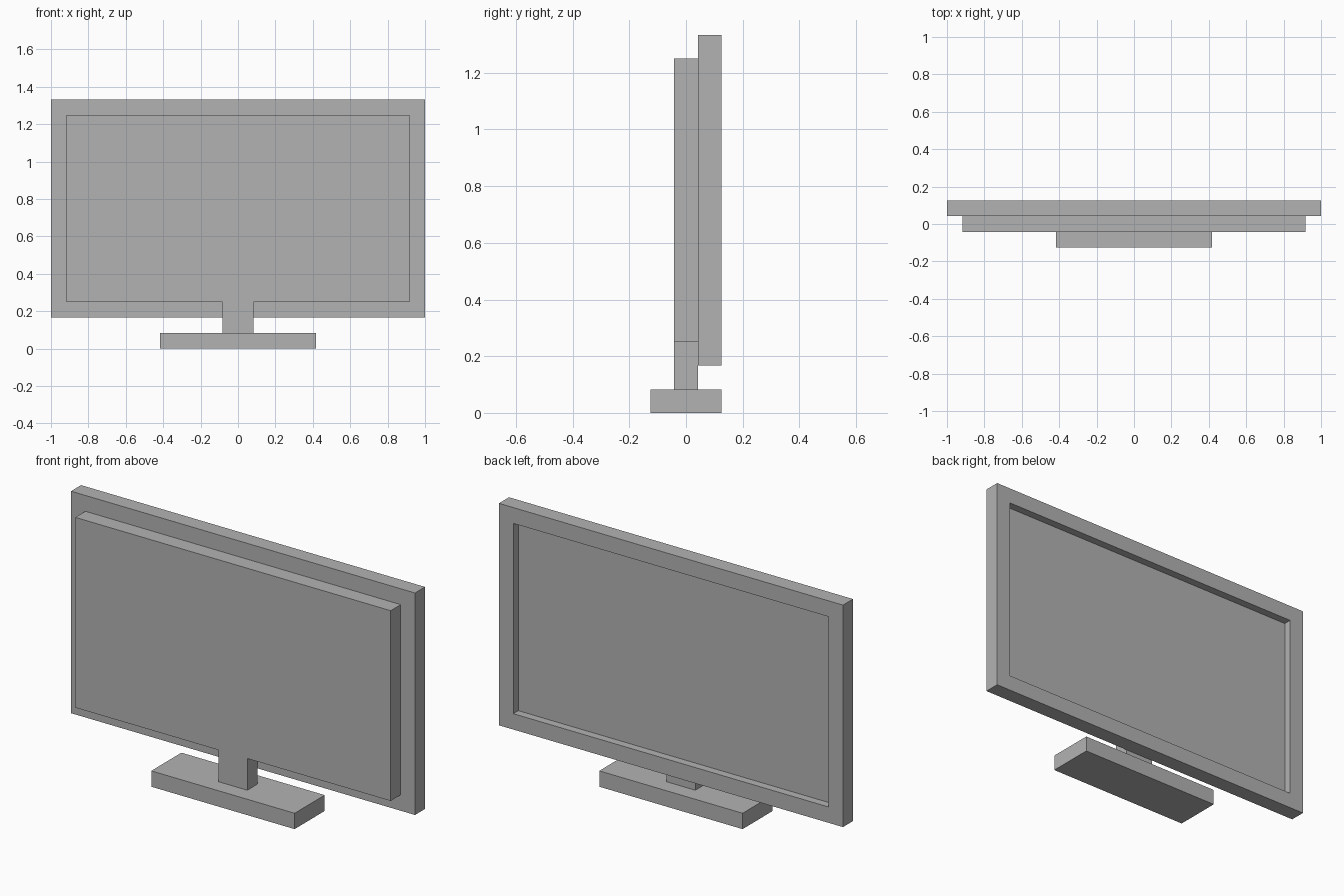
import bpy, bmesh

if "Cube" in bpy.data.objects:
    bpy.data.objects.remove(bpy.data.objects["Cube"])

U = 1 / 12  # all dimensions fall on a grid of this size

grey = bpy.data.materials.new("grey_plastic")
grey.diffuse_color = (0.45, 0.45, 0.45, 1)
grey.use_nodes = True
grey.node_tree.nodes["Principled BSDF"].inputs["Base Color"].default_value = grey.diffuse_color


def prism(name, profile, y0, y1):
    """Extrude an (x, z) outline from y0 to y1; returns the object."""
    bm = bmesh.new()
    face = bm.faces.new([bm.verts.new((x * U, y0 * U, z * U)) for x, z in profile])
    ext = bmesh.ops.extrude_face_region(bm, geom=[face])
    verts = [g for g in ext["geom"] if isinstance(g, bmesh.types.BMVert)]
    bmesh.ops.translate(bm, verts=verts, vec=(0, (y1 - y0) * U, 0))
    bmesh.ops.recalc_face_normals(bm, faces=bm.faces)
    mesh = bpy.data.meshes.new(name)
    bm.to_mesh(mesh)
    bm.free()
    mesh.materials.append(grey)
    obj = bpy.data.objects.new(name, mesh)
    bpy.context.collection.objects.link(obj)
    return obj


def rect(half_width, z0, z1):
    return [(-half_width, z0), (half_width, z0), (half_width, z1), (-half_width, z1)]


# Foot slab
prism("base", rect(5, 0, 1), -1.5, 1.5)

# Housing and neck share one flat front
right_half = [(1, 1), (1, 3), (11, 3), (11, 15)]
outline = right_half + [(-x, z) for x, z in reversed(right_half)]
prism("housing_and_neck", outline, -0.5, 0.5)

# Display slab with the screen sunk into its rear face
display = prism("display", rect(12, 2, 16), 0.5, 1.5)
bm = bmesh.new()
bm.from_mesh(display.data)
bm.faces.ensure_lookup_table()
rear = max(bm.faces, key=lambda f: f.calc_center_median().y)
bmesh.ops.inset_region(bm, faces=[rear], thickness=U, use_even_offset=True)
# second inset of zero width gives the recess its walls
bmesh.ops.inset_region(bm, faces=[rear], thickness=0, depth=-0.5 * U)
bm.to_mesh(display.data)
bm.free()
